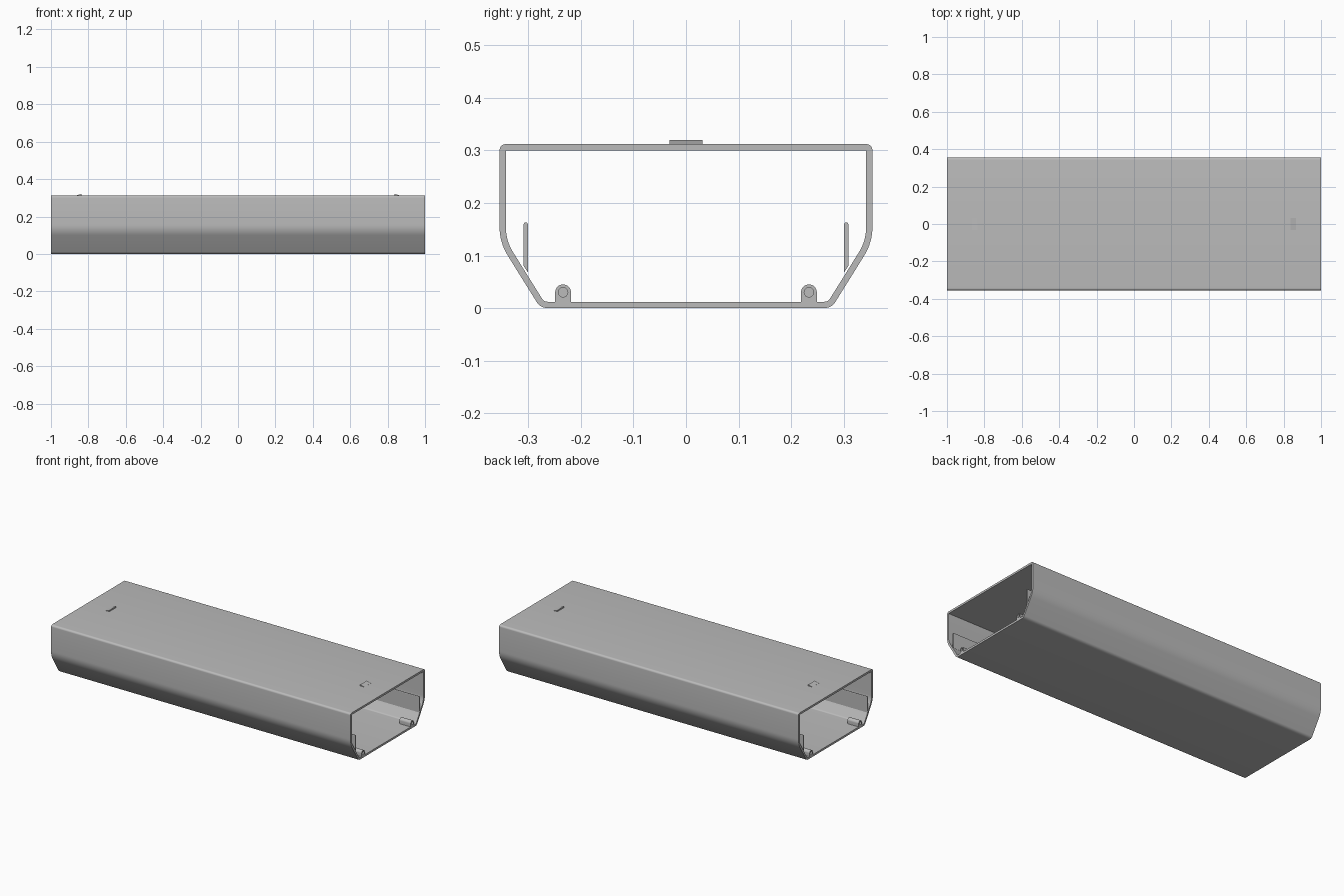
import bpy, math
from mathutils import Vector

cube = bpy.data.objects.get("Cube")
if cube:
    bpy.data.objects.remove(cube, do_unlink=True)

grey = bpy.data.materials.new("grey_plastic")
grey.use_nodes = True
grey.diffuse_color = (0.5, 0.5, 0.5, 1)
grey.node_tree.nodes["Principled BSDF"].inputs["Base Color"].default_value = (0.5, 0.5, 0.5, 1)

WALL = 0.012


def rounded(corners, radii, steps=8):
    """Round each corner of a closed polygon with a tangent arc."""
    out = []
    for i, p in enumerate(corners):
        r = radii[i]
        if r <= 0:
            out.append(p)
            continue
        a = (corners[i - 1] - p).normalized()
        b = (corners[(i + 1) % len(corners)] - p).normalized()
        half = a.angle(b) / 2
        centre = p + (a + b).normalized() * r / math.sin(half)
        start = p + a * r / math.tan(half) - centre
        end = p + b * r / math.tan(half) - centre
        turn = math.pi - 2 * half
        for k in range(steps + 1):
            t = k / steps
            out.append(centre + (start * math.sin((1 - t) * turn)
                                 + end * math.sin(t * turn)) / math.sin(turn))
    return out


def inset(corners, d):
    """Offset a counter-clockwise polygon inwards."""
    out = []
    for i, p in enumerate(corners):
        a = (p - corners[i - 1]).normalized()
        b = (corners[(i + 1) % len(corners)] - p).normalized()
        na, nb = Vector((-a.y, a.x)), Vector((-b.y, b.x))
        out.append(p + (na + nb) * d / (1 + na.dot(nb)))
    return out


def extrude_yz(name, loops, x0, x1):
    """Extrude closed (y, z) loops along x; inner loops become holes."""
    curve = bpy.data.curves.new(name, "CURVE")
    curve.dimensions = "2D"
    curve.fill_mode = "BOTH"
    curve.extrude = abs(x1 - x0) / 2
    for loop in loops:
        spline = curve.splines.new("POLY")
        spline.points.add(len(loop) - 1)
        for point, p in zip(spline.points, loop):
            point.co = (p[0], p[1], 0, 1)
        spline.use_cyclic_u = True
    obj = bpy.data.objects.new(name, curve)
    bpy.context.collection.objects.link(obj)
    obj.location.x = (x0 + x1) / 2
    obj.rotation_euler = (math.pi / 2, 0, math.pi / 2)
    curve.materials.append(grey)
    bpy.ops.object.select_all(action="DESELECT")
    obj.select_set(True)
    bpy.context.view_layer.objects.active = obj
    bpy.ops.object.convert(target="MESH")
    bpy.ops.object.shade_smooth_by_angle(angle=math.radians(30))
    return obj


# Hollow sleeve, open at both ends
half = [(0.277, 0), (0.355, 0.125), (0.355, 0.312)]
corners = [Vector(p) for p in half] + [Vector((-y, z)) for y, z in reversed(half)]
radii = [0.024, 0.105, WALL]
radii += radii[::-1]
outer = rounded(corners, radii)
inner = rounded(inset(corners, WALL), [r - WALL for r in radii])
extrude_yz("sleeve", [outer, inner], -1, 1)

# Upright guide rails standing on the sloping walls
for side, s in (("front", -1), ("back", 1)):
    rail = [(0.301, 0.068), (0.309, 0.08), (0.309, 0.16),
            (0.307, 0.163), (0.303, 0.163), (0.301, 0.16)]
    extrude_yz(side + "_rail", [[(s * y, z) for y, z in rail]], -1, 1)

# Screw bosses with blind holes at each end of the floor
for side, s in (("front", -1), ("back", 1)):
    for end, e in (("left", 1), ("right", -1)):
        cy, cz, r = s * 0.234, 0.03, 0.015
        arc = [(cy + r * math.cos(a), cz + r * math.sin(a))
               for a in (math.pi * k / 16 for k in range(17))]
        body = [(cy - r, WALL - 0.002), (cy + r, WALL - 0.002)] + arc
        hole = [(cy + 0.009 * math.cos(a), cz + 0.009 * math.sin(a))
                for a in (math.tau * k / 24 for k in range(24))]
        extrude_yz(f"{side}_{end}_boss", [body, hole], e * 0.93, e)
        extrude_yz(f"{side}_{end}_boss_back", [body], e * 0.925, e * 0.93)

# Small ramped catches on top, steep face towards the middle
for end, e in (("left", 1), ("right", -1)):
    ramp = [(0.838, 0.311), (0.866, 0.311), (0.866, 0.3125), (0.838, 0.32)]
    verts = [(e * x, y, z) for y in (-0.031, 0.031) for x, z in ramp]
    faces = [(0, 1, 2, 3), (7, 6, 5, 4)]
    faces += [(i, i + 4, (i + 1) % 4 + 4, (i + 1) % 4) for i in range(4)]
    if e < 0:
        faces = [f[::-1] for f in faces]
    mesh = bpy.data.meshes.new(end + "_catch")
    mesh.from_pydata(verts, [], faces)
    mesh.materials.append(grey)
    bpy.context.collection.objects.link(bpy.data.objects.new(end + "_catch", mesh))
